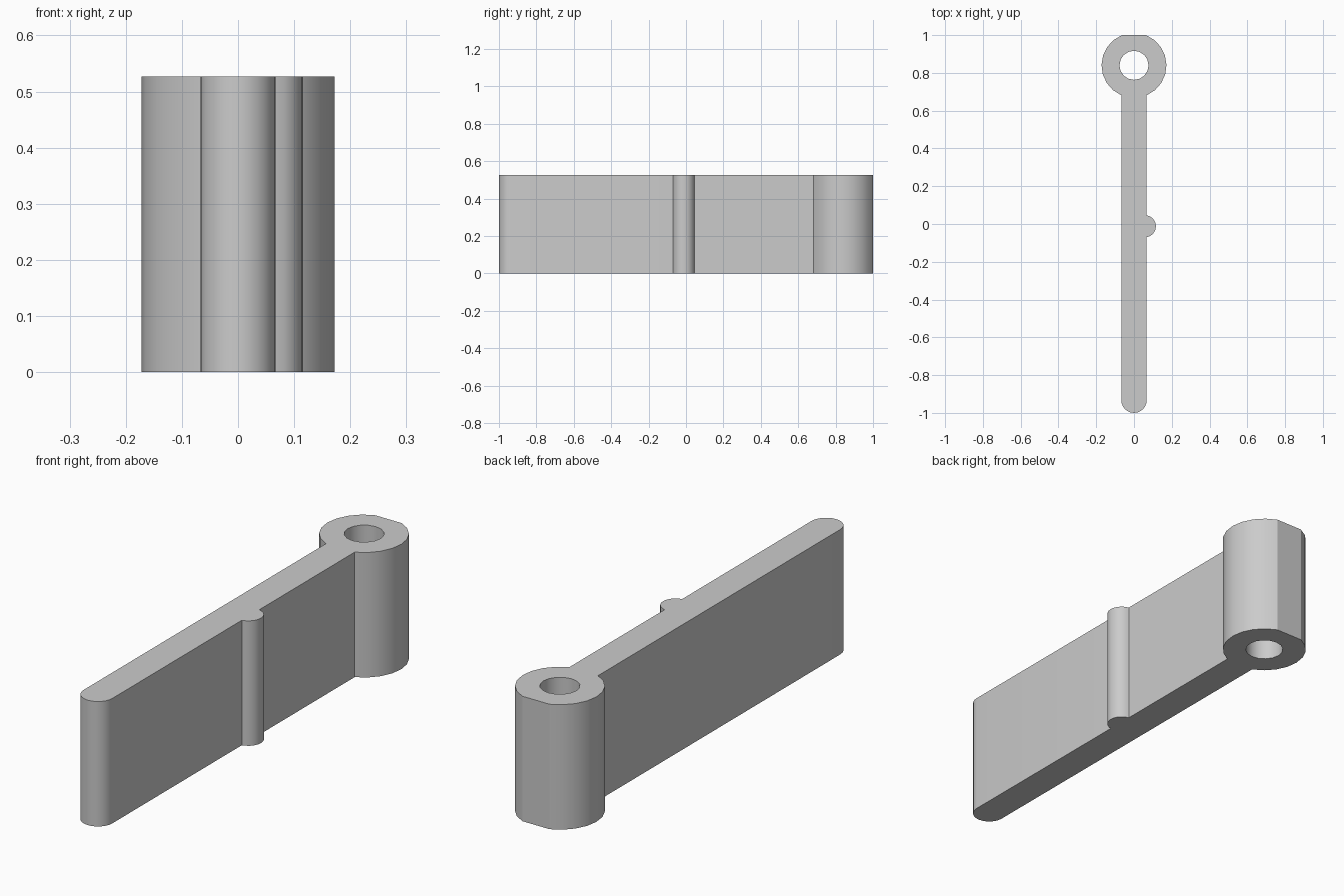
import bpy
import bmesh
from math import asin, acos, cos, sin, pi, sqrt

cube = bpy.data.objects.get("Cube")
if cube:
    bpy.data.objects.remove(cube, do_unlink=True)

HEIGHT = 0.527
HALF = 0.067                      # half thickness of the bar
EYE_Y, EYE_R, HOLE_R = 0.84, 0.172, 0.077
BUMP_X, BUMP_Y, BUMP_R = 0.057, -0.012, 0.059


def arc(cx, cy, r, start, end, steps):
    """Points along a circular arc, both ends included."""
    angles = [start + (end - start) * i / steps for i in range(steps + 1)]
    return [(cx + r * cos(a), cy + r * sin(a)) for a in angles]


# Outline: rounded tip, side bump, pivot eye with a flattened back
neck = acos(HALF / EYE_R)
flat = asin((1 - EYE_Y) / EYE_R)
bump = acos((HALF - BUMP_X) / BUMP_R)
outline = arc(0, -1 + HALF, HALF, pi, 2 * pi, 12)
outline += arc(BUMP_X, BUMP_Y, BUMP_R, -bump, bump, 10)
outline += arc(0, EYE_Y, EYE_R, -neck, flat, 8)
outline += arc(0, EYE_Y, EYE_R, pi - flat, pi + neck, 8)
hole = arc(0, EYE_Y, HOLE_R, 0, 2 * pi, 16)[:-1]

# Fill the profile around the hole and extrude it upward
bm = bmesh.new()
edges = []
for loop in (outline, hole):
    verts = [bm.verts.new((x, y, 0)) for x, y in loop]
    edges += [bm.edges.new((v, verts[i - 1])) for i, v in enumerate(verts)]
bmesh.ops.triangle_fill(bm, edges=edges, use_beauty=True)
result = bmesh.ops.extrude_face_region(bm, geom=bm.faces[:], use_keep_orig=True)
top = [g for g in result["geom"] if isinstance(g, bmesh.types.BMVert)]
bmesh.ops.translate(bm, verts=top, vec=(0, 0, HEIGHT))
bmesh.ops.recalc_face_normals(bm, faces=bm.faces[:])

mesh = bpy.data.meshes.new("hinge_arm")
bm.to_mesh(mesh)
bm.free()
arm = bpy.data.objects.new("hinge_arm", mesh)
bpy.context.collection.objects.link(arm)

# Plain grey finish
grey = bpy.data.materials.new("plain_grey")
grey.use_nodes = True
colour = (0.6, 0.6, 0.6, 1)
grey.diffuse_color = colour
grey.node_tree.nodes["Principled BSDF"].inputs["Base Color"].default_value = colour
mesh.materials.append(grey)

# Smooth the curved walls, keep the rims and joints sharp
bpy.ops.object.select_all(action="DESELECT")
arm.select_set(True)
bpy.context.view_layer.objects.active = arm
bpy.ops.object.shade_smooth_by_angle(angle=pi / 6)
